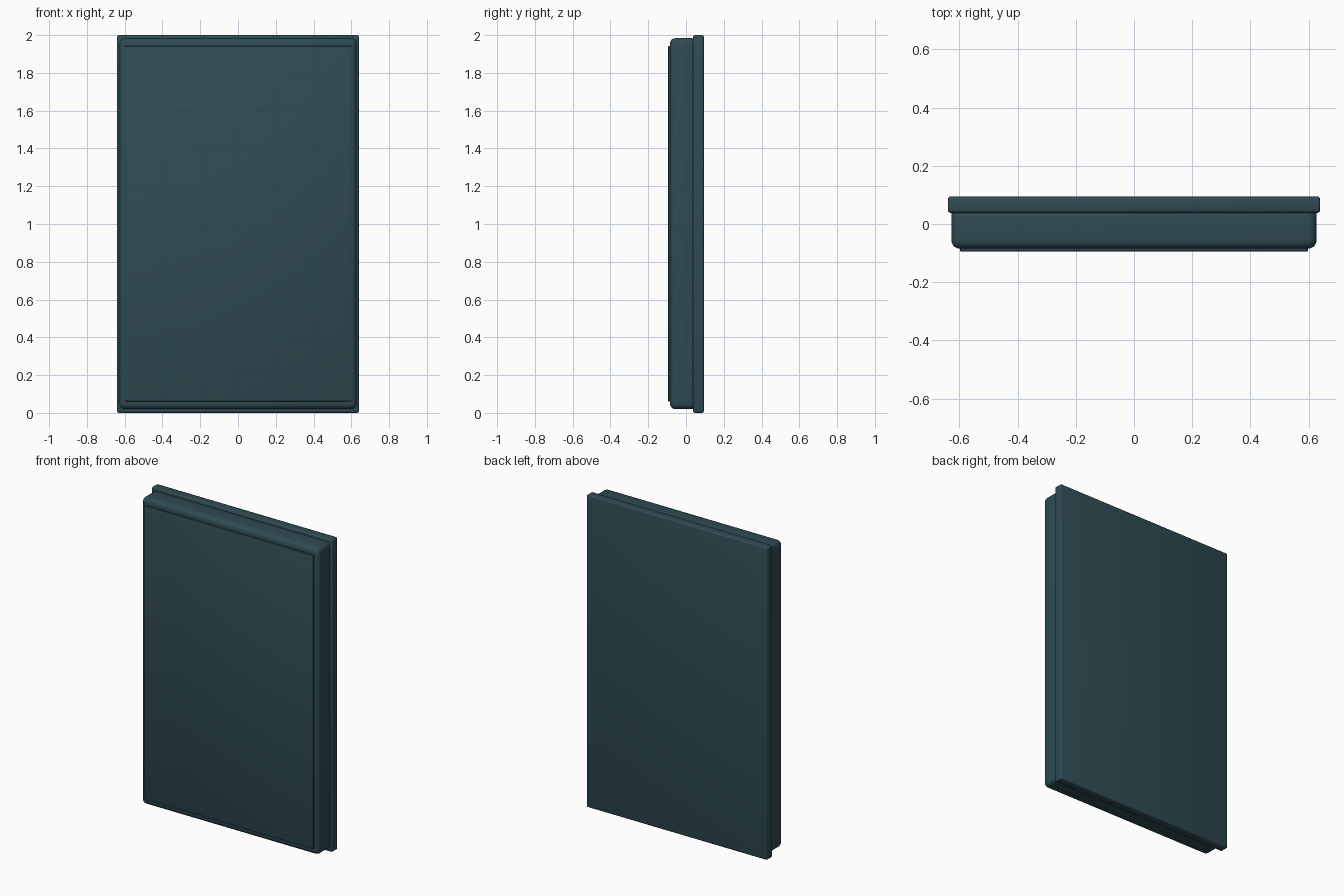
import bpy
import math

if "Cube" in bpy.data.objects:
    bpy.data.objects.remove(bpy.data.objects["Cube"])

teal = bpy.data.materials.new("dark_teal")
teal.diffuse_color = (0.028, 0.07, 0.085, 1)
teal.use_nodes = True
teal.node_tree.nodes["Principled BSDF"].inputs["Base Color"].default_value = teal.diffuse_color


def rounded_box(name, x, y0, y1, z0, z1, radius, segments):
    """Box of half-width x spanning y0..y1 and z0..z1 with rounded edges."""
    bpy.ops.mesh.primitive_cube_add(size=1, location=(0, (y0 + y1) / 2, (z0 + z1) / 2))
    ob = bpy.context.object
    ob.name = name
    ob.scale = (2 * x, y1 - y0, z1 - z0)
    bpy.ops.object.transform_apply(location=False, rotation=False, scale=True)
    bevel = ob.modifiers.new("rounding", 'BEVEL')
    bevel.width = radius
    bevel.segments = segments
    bpy.ops.object.modifier_apply(modifier=bevel.name)
    bpy.ops.object.shade_smooth_by_angle(angle=math.radians(35))
    ob.data.materials.append(teal)
    return ob


# Wider flat plate at the back
rounded_box("back_plate", 0.64, 0.038, 0.095, 0.0, 2.0, 0.01, 3)
# Rounded main body, its rear edge sunk into the plate
rounded_box("body", 0.628, -0.085, 0.058, 0.02, 1.984, 0.03, 5)
# Thin raised panel on the front
rounded_box("front_panel", 0.599, -0.095, -0.07, 0.06, 1.942, 0.006, 2)
